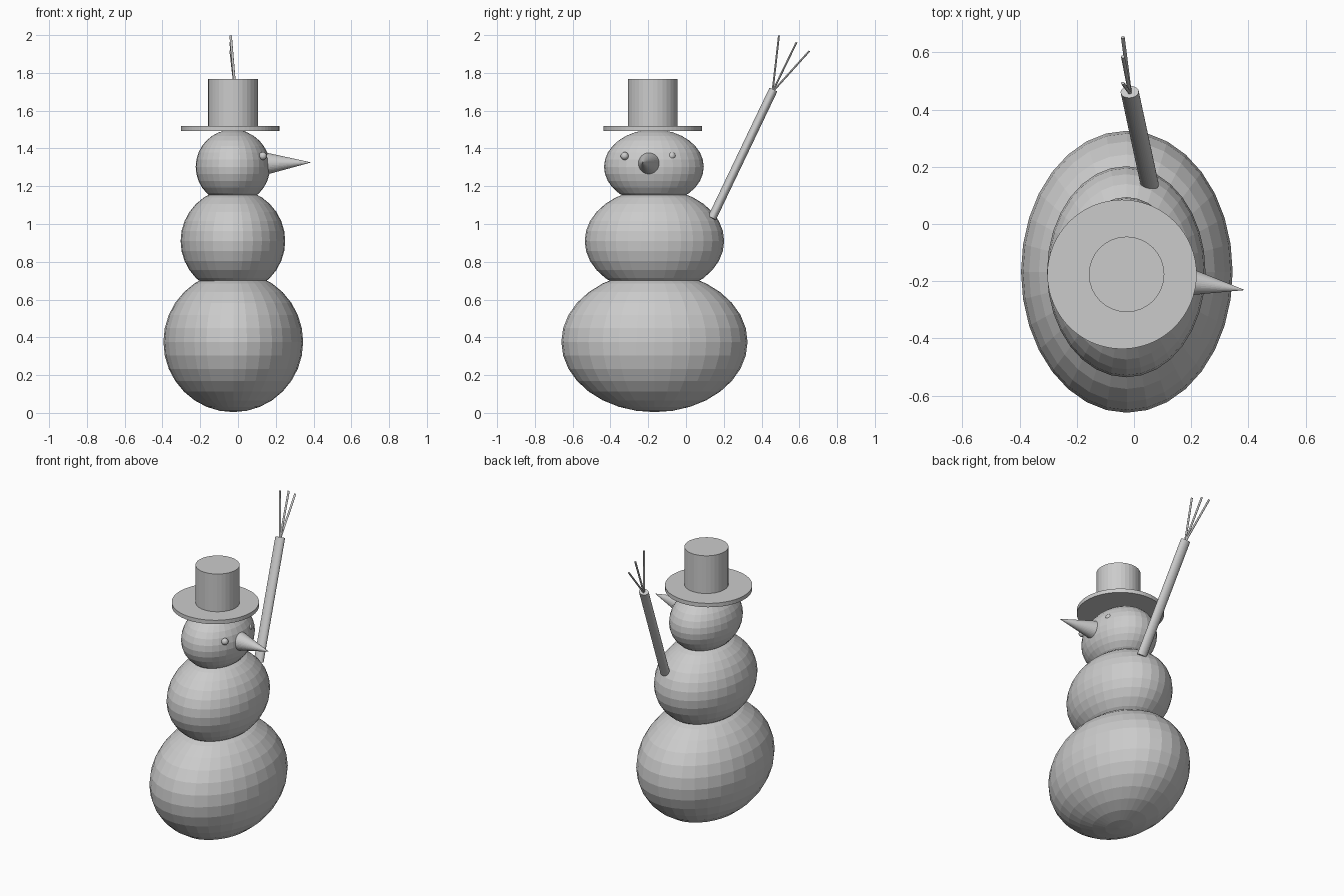
import bpy
from mathutils import Vector, Matrix

if "Cube" in bpy.data.objects:
    bpy.data.objects.remove(bpy.data.objects["Cube"])

grey = bpy.data.materials.new("light_grey")
grey.diffuse_color = (0.6, 0.6, 0.6, 1)
grey.use_nodes = True
grey.node_tree.nodes["Principled BSDF"].inputs["Base Color"].default_value = grey.diffuse_color


def finish(name):
    ob = bpy.context.object
    ob.name = name
    ob.data.materials.append(grey)
    return ob


def ball(name, centre, radii, seg=32, rings=16):
    bpy.ops.mesh.primitive_uv_sphere_add(segments=seg, ring_count=rings, radius=1, location=centre)
    ob = finish(name)
    ob.scale = radii
    return ob


def rod(name, a, b, r1, r2, side=1.0, seg=32):
    """Tapered rod from a to b; 'side' widens it along x."""
    a, b = Vector(a), Vector(b)
    bpy.ops.mesh.primitive_cone_add(vertices=seg, radius1=r1, radius2=r2, depth=(b - a).length)
    ob = finish(name)
    z = (b - a).normalized()
    ref = Vector((0, 1, 0)) if abs(z.x) > 0.9 else Vector((1, 0, 0))
    x = (ref - z * ref.dot(z)).normalized()
    rot = Matrix((x, z.cross(x), z)).transposed()
    ob.data.transform(Matrix.Translation((a + b) / 2) @ rot.to_4x4() @ Matrix.Diagonal((side, 1, 1, 1)))
    return ob


# Three stacked snow balls, wider in y
ball("lower_body", (-0.025, -0.167, 0.376), (0.37, 0.493, 0.372))
ball("middle_body", (-0.027, -0.167, 0.91), (0.277, 0.369, 0.277))
ball("head", (-0.027, -0.17, 1.303), (0.197, 0.264, 0.197))

# Hat
rod("hat_brim", (-0.042, -0.176, 1.493), (-0.042, -0.176, 1.519), 0.261, 0.261, seg=64)
rod("hat_crown", (-0.026, -0.176, 1.51), (-0.026, -0.176, 1.768), 0.132, 0.132)

# Face looks along +x
for i, y in enumerate((-0.325, -0.076)):
    ball(f"eye_{i}", (0.132, y, 1.36), (0.021, 0.021, 0.021))
rod("nose", (0.155, -0.197, 1.32), (0.388, -0.231, 1.326), 0.057, 0)

# Raised arm with three twig fingers
rod("arm", (0.055, 0.137, 1.03), (-0.015, 0.462, 1.71), 0.023, 0.023, side=1.38)
for i, (y, z) in enumerate(((0.492, 1.998), (0.585, 1.962), (0.653, 1.916))):
    rod(f"finger_{i}", (-0.014, 0.458, 1.70), (-0.039, y, z), 0.005, 0.005, side=1.3, seg=12)
